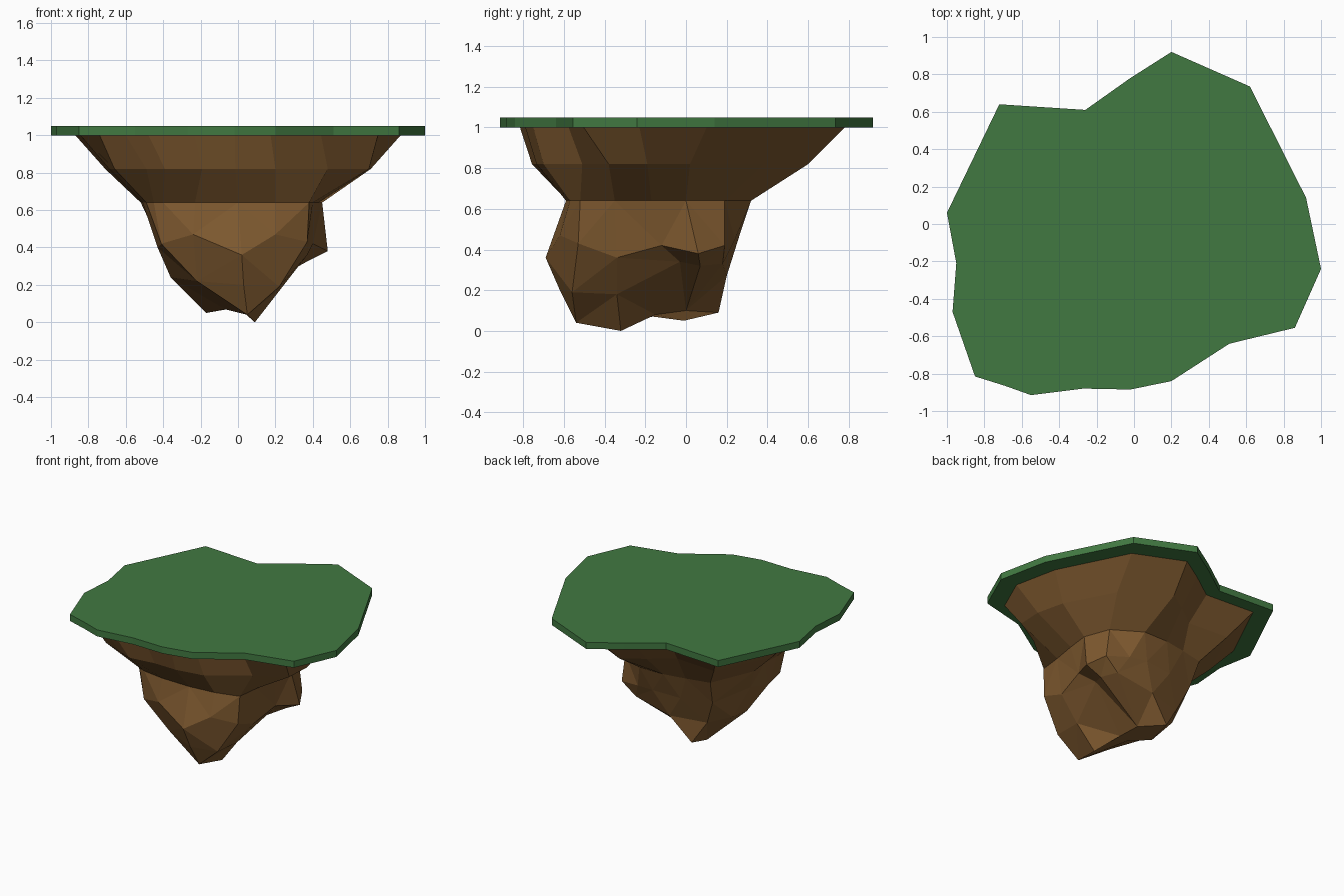
import bpy, bmesh

if "Cube" in bpy.data.objects:
    bpy.data.objects.remove(bpy.data.objects["Cube"])


def material(name, rgb):
    m = bpy.data.materials.new(name)
    m.diffuse_color = (*rgb, 1)
    m.use_nodes = True
    m.node_tree.nodes["Principled BSDF"].inputs["Base Color"].default_value = m.diffuse_color
    return m


def finish(bm, name, mat):
    bmesh.ops.recalc_face_normals(bm, faces=bm.faces)
    mesh = bpy.data.meshes.new(name)
    bm.to_mesh(mesh)
    bm.free()
    mesh.materials.append(mat)
    obj = bpy.data.objects.new(name, mesh)
    bpy.context.collection.objects.link(obj)
    return obj


def stitch(bm, a, b):
    """Join two rings: quads if counts match, else the shorter diagonals."""
    i = j = 0
    n, m = len(a), len(b)
    if n == m:
        for k in range(n):
            bm.faces.new((a[k - 1], a[k], b[k], b[k - 1]))
        return
    while i < n or j < m:
        p, q = a[i % n], b[j % m]
        p2, q2 = a[(i + 1) % n], b[(j + 1) % m]
        if j == m or (i < n and (p2.co - q.co).length < (q2.co - p.co).length):
            bm.faces.new((p, p2, q))
            i += 1
        else:
            bm.faces.new((p, q2, q))
            j += 1


# Island outline, counter-clockwise from the back
outline = [(.20, .92), (-.02, .78), (-.26, .61), (-.72, .64), (-1, .06), (-.95, -.21),
           (-.97, -.47), (-.85, -.815), (-.69, -.865), (-.55, -.915), (-.27, -.88),
           (-.02, -.885), (.20, -.84), (.51, -.64), (.86, -.555), (1, -.24),
           (.92, .14), (.62, .735)]

# Grass slab
bm = bmesh.new()
base = bm.faces.new([bm.verts.new((x, y, 1)) for x, y in outline])
ext = bmesh.ops.extrude_face_region(bm, geom=[base], use_keep_orig=True)
bmesh.ops.translate(bm, vec=(0, 0, .05),
                    verts=[v for v in ext["geom"] if isinstance(v, bmesh.types.BMVert)])
finish(bm, "grass_top", material("grass", (.053, .19, .053)))

# Rock flare: two rings follow the outline, the neck is drawn in
rim = [(x * .87, y * .87 - .02, 1) for x, y in outline]
shoulder = [(x * .71, y * .74 - .08, .82) for x, y in outline]
for i, (x, y) in {7: (-.66, -.65), 12: (.20, -.70), 13: (.48, -.51), 14: (.70, -.38),
                  15: (.71, -.19), 16: (.66, .02), 17: (.47, .38)}.items():
    shoulder[i] = (x, y, .82)
neck = [(x, y, .64) for x, y in [
    (.17, .32), (-.03, .32), (-.20, .29), (-.38, .25), (-.52, -.08), (-.50, -.24),
    (-.51, -.37), (-.49, -.50), (-.45, -.54), (-.40, -.56), (-.23, -.585), (0, -.59),
    (.20, -.57), (.38, -.52), (.40, -.35), (.43, -.17), (.45, 0), (.38, .19)]]

# Rock belly with a jutting ledge on the right
belly = [(.10, .26, .46), (-.12, .24, .45), (-.35, .18, .45), (-.44, -.15, .47),
         (-.43, -.38, .40), (-.41, -.55, .42), (-.24, -.62, .47), (.02, -.69, .36),
         (.20, -.62, .47), (.37, -.53, .43), (.37, -.34, .36), (.40, -.12, .42),
         (.48, .06, .38), (.41, .19, .42), (.24, .24, .45)]
lower = [(0, .20, .27), (-.27, .13, .26), (-.37, -.03, .27), (-.36, -.22, .24),
         (-.22, -.52, .22), (.03, -.62, .20), (.22, -.56, .19), (.23, -.34, .18),
         (.32, -.03, .34), (.36, .07, .32), (.30, .18, .33)]
foot = [(-.16, .16, .09), (-.17, -.01, .05), (-.07, -.16, .07),
        (.05, -.54, .04), (.09, -.32, 0), (0, -.15, .08), (-.03, 0, .10)]

bm = bmesh.new()
rings = [[bm.verts.new(p) for p in ring]
         for ring in (rim, shoulder, neck, belly, lower, foot)]
for a, b in zip(rings, rings[1:]):
    stitch(bm, a, b)
for cap in (rings[0], rings[-1]):
    bm.faces.new(cap)
bmesh.ops.join_triangles(bm, faces=[f for f in bm.faces if len(f.verts) == 3],
                         angle_face_threshold=.5, angle_shape_threshold=1.2)
finish(bm, "rock_base", material("rock", (.205, .098, .028)))
